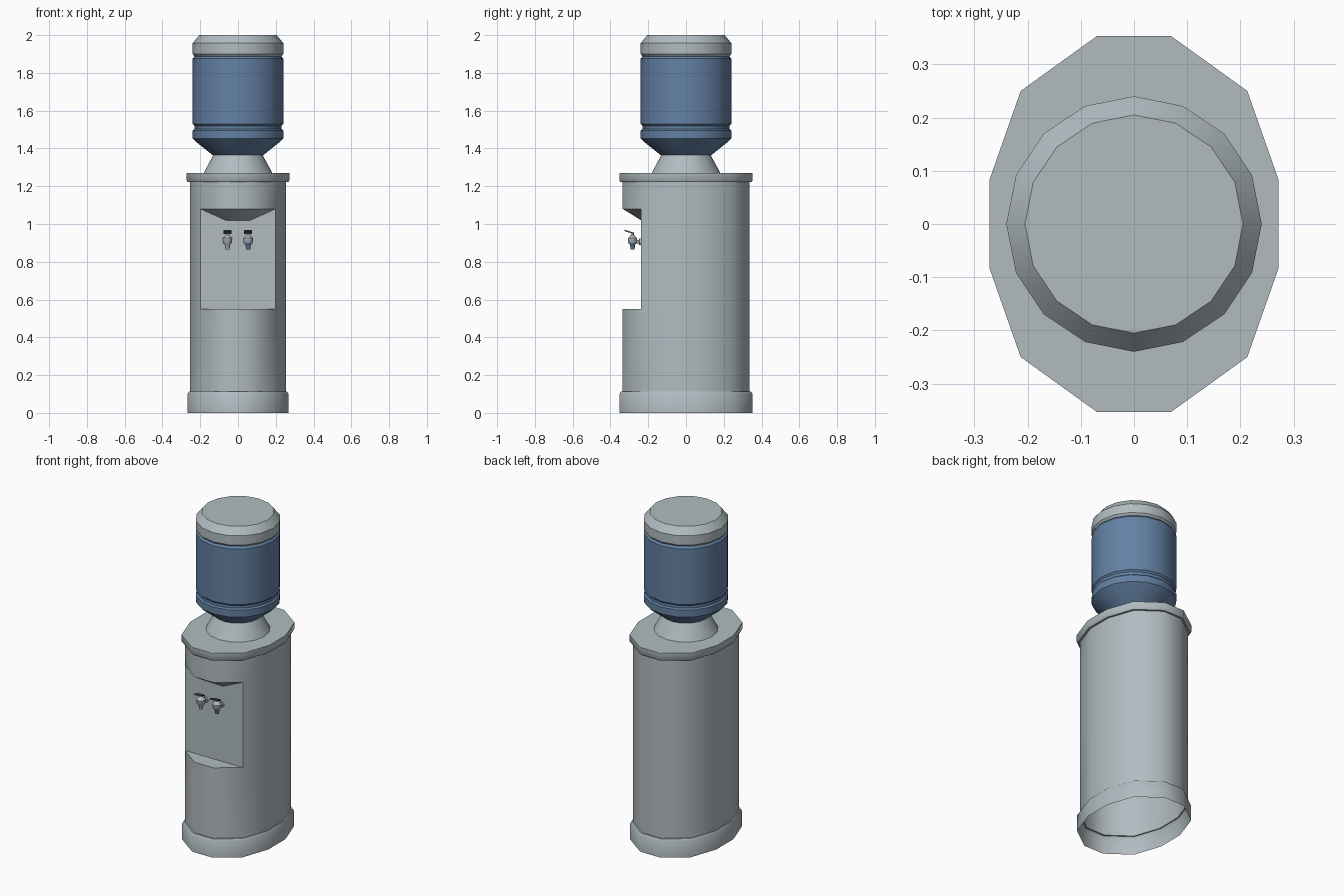
import bpy, bmesh, math
from mathutils import Matrix, Vector

if "Cube" in bpy.data.objects:
    bpy.data.objects.remove(bpy.data.objects["Cube"])


def material(name, rgb):
    m = bpy.data.materials.new(name)
    m.diffuse_color = (*rgb, 1)
    m.use_nodes = True
    m.node_tree.nodes["Principled BSDF"].inputs["Base Color"].default_value = m.diffuse_color
    return m


GREY = material("light grey plastic", (0.44, 0.50, 0.53))
BLUE = material("blue water", (0.125, 0.22, 0.37))
DARK = material("dark grey lever", (0.10, 0.11, 0.12))


def finish(bm, name, mats, rule=None, angle=40):
    me = bpy.data.meshes.new(name)
    if rule:
        for f in bm.faces:
            f.material_index = rule(f.calc_center_median())
    bm.to_mesh(me)
    bm.free()
    ob = bpy.data.objects.new(name, me)
    bpy.context.collection.objects.link(ob)
    for m in mats:
        me.materials.append(m)
    bpy.ops.object.select_all(action='DESELECT')
    ob.select_set(True)
    bpy.context.view_layer.objects.active = ob
    bpy.ops.object.shade_smooth_by_angle(angle=math.radians(angle))
    return ob


def loft(bm, rings, skip=lambda k, i: False, top=False, bottom=False):
    vs = [[bm.verts.new(p) for p in r] for r in rings]
    n = len(vs[0])
    for k in range(len(vs) - 1):
        for i in range(n):
            if not skip(k, i):
                j = (i + 1) % n
                bm.faces.new((vs[k][i], vs[k][j], vs[k + 1][j], vs[k + 1][i]))
    if top:
        bm.faces.new(vs[-1])
    if bottom:
        bm.faces.new(vs[0][::-1])
    return vs


def circle(r, z, n, x=0, y=0):
    return [(x + r * math.cos(2 * math.pi * i / n),
             y + r * math.sin(2 * math.pi * i / n), z) for i in range(n)]


# Twelve-sided oval used by the base, cabinet and lid
quarter = [(0.272, 0.082), (0.213, 0.25), (0.07, 0.353)]
oval = quarter + [(-x, y) for x, y in quarter[::-1]]
oval += [(-x, -y) for x, y in oval]


def oval_ring(rx, ry, z):
    return [(x * rx / 0.272, y * ry / 0.353, z) for x, y in oval]


# Cabinet: open at the bottom, front recess left out of the wall
bm = bmesh.new()
rings = [oval_ring(*a) for a in [
    (0.267, 0.353, 0), (0.267, 0.353, 0.1), (0.260, 0.345, 0.112), (0.254, 0.335, 0.112),
    (0.254, 0.335, 0.55), (0.254, 0.335, 1.08), (0.254, 0.335, 1.222),
    (0.266, 0.347, 1.222), (0.272, 0.353, 1.23), (0.272, 0.353, 1.27)]]
v = loft(bm, rings, skip=lambda k, i: k == 4 and i in (7, 8, 9), top=True)

# Recess: flat back, flat floor, ceiling sloping down to the back
low, up = v[4], v[5]
yb = low[7].co.y
inner = {i: bm.verts.new((up[i].co.x, yb, 1.08 - 0.62 * (yb - up[i].co.y))) for i in (8, 9)}
bm.faces.new((low[7], low[10], up[10], inner[9], inner[8], up[7]))
bm.faces.new((low[7], low[8], low[9], low[10]))
bm.faces.new((up[7], inner[8], up[8]))
bm.faces.new((up[8], inner[8], inner[9], up[9]))
bm.faces.new((up[9], inner[9], up[10]))
finish(bm, "cabinet", [GREY])

# Collar that holds the bottle
bm = bmesh.new()
loft(bm, [circle(0.182, 1.27, 16), circle(0.128, 1.37, 16)], top=True)
finish(bm, "bottle_collar", [GREY])

# Bottle: blue with water, grey where empty
bm = bmesh.new()
profile = [(0.135, 1.365), (0.228, 1.44), (0.24, 1.452), (0.24, 1.495), (0.231, 1.503),
           (0.231, 1.52), (0.24, 1.53), (0.24, 1.875), (0.23, 1.888),
           (0.24, 1.9), (0.24, 1.957), (0.205, 2.0)]
loft(bm, [circle(r, z, 16) for r, z in profile], top=True, bottom=True)
finish(bm, "bottle", [BLUE, GREY], lambda c: 1 if c.z > 1.888 else 0, 30)

# Taps: spout, pipe with wall flange, tilted lever
for side, x in (("left", -0.056), ("right", 0.054)):
    y = -0.283
    bm = bmesh.new()
    spout = [(0.011, 0.865), (0.014, 0.89), (0.024, 0.9), (0.026, 0.925),
             (0.017, 0.932), (0.012, 0.94), (0.007, 0.943), (0.007, 0.955)]
    loft(bm, [circle(r, z, 10, x, y) for r, z in spout], top=True, bottom=True)
    is_right = side == "right"
    finish(bm, side + "_tap_spout", [GREY, BLUE],
           lambda c: 1 if is_right and c.z < 0.9 else 0)

    bm = bmesh.new()
    pipe = [(0.01, -0.28), (0.01, -0.249), (0.018, -0.247), (0.018, yb + 0.003)]
    rot = Matrix.Rotation(-math.pi / 2, 3, 'X')
    loft(bm, [[Vector((x, 0, 0.905)) + rot @ Vector(p) for p in circle(r, d, 10)]
              for r, d in pipe], top=True, bottom=True)
    finish(bm, side + "_tap_pipe", [GREY])

    bm = bmesh.new()
    bmesh.ops.create_cube(bm, size=1, matrix=Matrix.Translation((x, -0.300, 0.958))
                          @ Matrix.Rotation(math.radians(-18), 4, 'X')
                          @ Matrix.Diagonal((0.042, 0.052, 0.007, 1)))
    finish(bm, side + "_tap_lever", [DARK])
